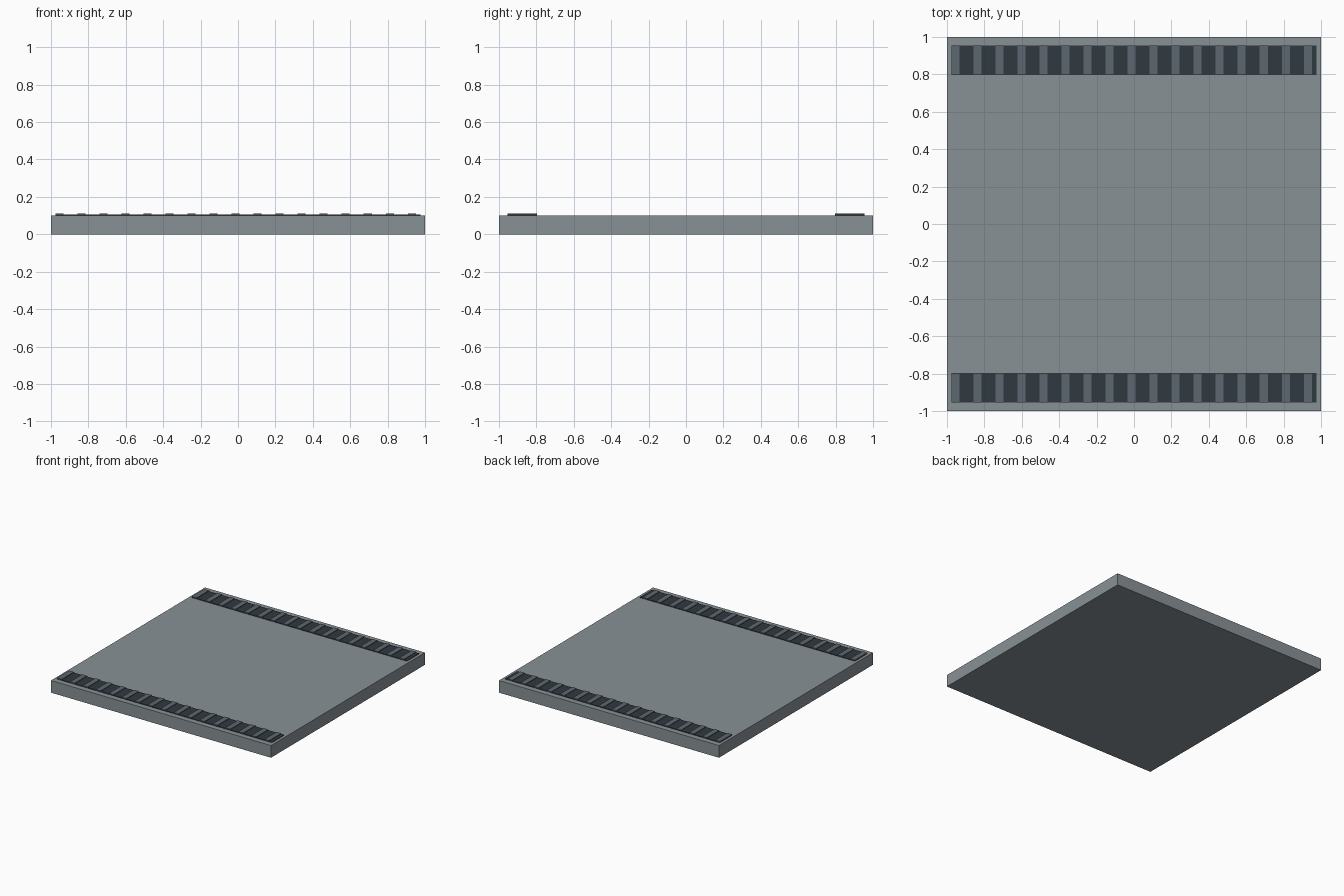
import bpy

if "Cube" in bpy.data.objects:
    bpy.data.objects.remove(bpy.data.objects["Cube"])


def material(name, rgb):
    m = bpy.data.materials.new(name)
    m.diffuse_color = (*rgb, 1)
    m.use_nodes = True
    m.node_tree.nodes["Principled BSDF"].inputs["Base Color"].default_value = m.diffuse_color
    return m


def box(name, lo, hi, mat):
    bpy.ops.mesh.primitive_cube_add(size=1, location=[(a + b) / 2 for a, b in zip(lo, hi)])
    o = bpy.context.object
    o.name = name
    o.scale = [b - a for a, b in zip(lo, hi)]
    bpy.ops.object.transform_apply(location=False, rotation=False, scale=True)
    o.data.materials.append(mat)
    return o


concrete = material("concrete", (0.25, 0.285, 0.305))
dark = material("dark_metal", (0.03, 0.04, 0.05))
steel = material("steel", (0.11, 0.135, 0.16))

# Floor slab
box("floor_slab", (-1, -1, 0), (1, 1, 0.1), concrete)

# Drain channel with grate bars along the front and back edges
PITCH, BARS = 0.1178, 17
for side, y0, y1 in (("front", -0.955, -0.797), ("back", 0.797, 0.955)):
    box(side + "_drain_channel", (-0.977, y0, 0.095), (0.977, y1, 0.105), dark)
    bar = box(side + "_grate_bars", (-0.977, y0, 0.1), (-0.934, y1, 0.11), steel)
    arr = bar.modifiers.new("repeat", "ARRAY")
    arr.use_relative_offset = False
    arr.use_constant_offset = True
    arr.constant_offset_displace = (PITCH, 0, 0)
    arr.count = BARS
